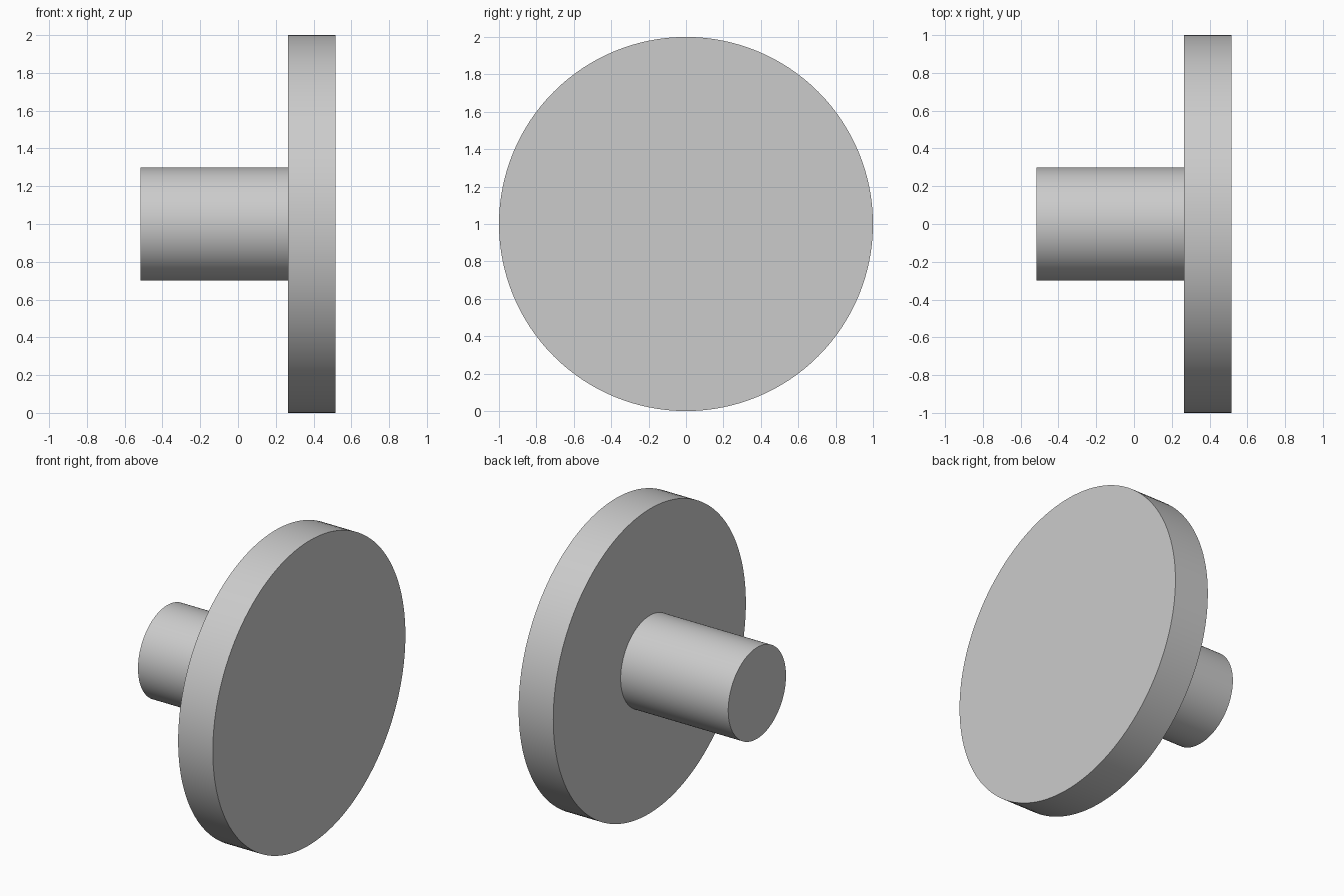
import bpy
import math

cube = bpy.data.objects.get("Cube")
if cube:
    bpy.data.objects.remove(cube, do_unlink=True)

grey = bpy.data.materials.new("plain_grey")
grey.use_nodes = True
colour = (0.6, 0.6, 0.6, 1.0)
grey.diffuse_color = colour
grey.node_tree.nodes["Principled BSDF"].inputs["Base Color"].default_value = colour


def x_cylinder(name, radius, x_min, x_max):
    """Smooth-sided cylinder lying along x at mid height."""
    bpy.ops.mesh.primitive_cylinder_add(
        vertices=128, radius=radius, depth=x_max - x_min,
        location=((x_min + x_max) / 2, 0, 1), rotation=(0, math.pi / 2, 0))
    obj = bpy.context.object
    obj.name = name
    obj.data.materials.append(grey)
    bpy.ops.object.shade_smooth_by_angle(angle=math.radians(30))
    return obj


# Wide flat head and the narrow shaft that meets its inner face
x_cylinder("disc_head", 1.0, 0.265, 0.517)
x_cylinder("shaft", 0.3, -0.517, 0.265)
